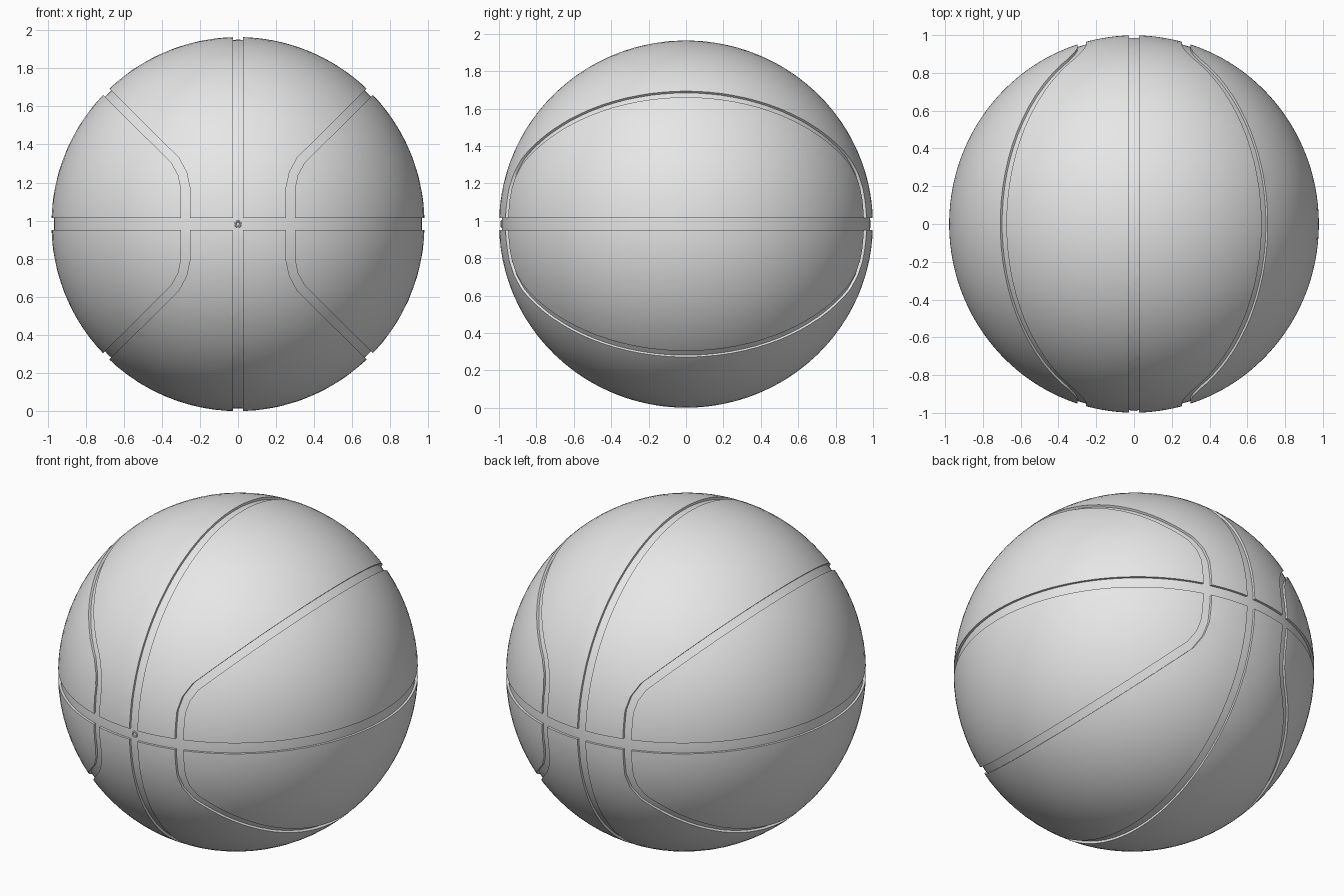
import bpy, bmesh, math
from mathutils import Vector

cube = bpy.data.objects.get("Cube")
if cube:
    bpy.data.objects.remove(cube, do_unlink=True)

RADII = Vector((0.98, 1.0, 0.982))   # slightly longer from front to back
CENTRE = Vector((0, 0, RADII.z))
GROOVE_FLOOR = 0.986                 # core size relative to the panels

grey = bpy.data.materials.new("plain grey")
grey.use_nodes = True
grey.diffuse_color = (0.8, 0.8, 0.8, 1)
grey.node_tree.nodes["Principled BSDF"].inputs["Base Color"].default_value = (0.8, 0.8, 0.8, 1)


def add_object(name, bm):
    mesh = bpy.data.meshes.new(name)
    bm.to_mesh(mesh)
    bm.free()
    mesh.materials.append(grey)
    obj = bpy.data.objects.new(name, mesh)
    bpy.context.collection.objects.link(obj)
    obj.location = CENTRE
    return obj


def ellipsoid(name, scale):
    bm = bmesh.new()
    bmesh.ops.create_icosphere(bm, subdivisions=5, radius=1)
    bmesh.ops.scale(bm, vec=RADII * scale, verts=bm.verts)
    return add_object(name, bm)


def seam_cutter(name, path, width):
    """Band that follows a path in x and z, extruded front to back."""
    points = [Vector((x, 0, z)) for x, z in path]
    bm = bmesh.new()
    rows = []
    for i, p in enumerate(points):
        before = (p - points[i - 1]).normalized() if i else None
        after = (points[i + 1] - p).normalized() if i + 1 < len(points) else None
        along = ((before or after) + (after or before)).normalized()
        side = Vector((along.z, 0, -along.x)) * width / 2
        side /= along.dot(before or after)      # keep the width at corners
        rows.append([bm.verts.new(p + s * side + Vector((0, -1.2, 0))) for s in (-1, 1)])
    for a, b in zip(rows, rows[1:]):
        bm.faces.new((a[0], a[1], b[1], b[0]))
    out = bmesh.ops.extrude_face_region(bm, geom=bm.faces[:])
    moved = [v for v in out["geom"] if isinstance(v, bmesh.types.BMVert)]
    bmesh.ops.translate(bm, vec=(0, 2.4, 0), verts=moved)
    bmesh.ops.recalc_face_normals(bm, faces=bm.faces)
    obj = add_object(name, bm)
    obj.hide_render = True
    return obj


def combine(target, other, operation):
    mod = target.modifiers.new(other.name, 'BOOLEAN')
    mod.operation = operation
    mod.solver = 'EXACT'
    mod.object = other
    bpy.context.view_layer.objects.active = target
    bpy.ops.object.modifier_apply(modifier=mod.name)
    bpy.data.objects.remove(other, do_unlink=True)


def smooth(obj):
    bpy.ops.object.select_all(action='DESELECT')
    obj.select_set(True)
    bpy.context.view_layer.objects.active = obj
    bpy.ops.object.shade_smooth_by_angle(angle=math.radians(30))


# Panels: full ball split by the four seams
ball = ellipsoid("ball", 1)
combine(ball, seam_cutter("equator_seam", [(-1.2, 0), (1.2, 0)], 0.064), 'DIFFERENCE')
combine(ball, seam_cutter("meridian_seam", [(0, -1.2), (0, 1.2)], 0.053), 'DIFFERENCE')

# Curved side seams, mirrored up and down, left and right
half = [(0.276, 0.19), (0.292, 0.265), (0.33, 0.335), (1.1, 1.1)]
curve = [(x, -z) for x, z in reversed(half)] + half
for name, sign in (("left", 1), ("right", -1)):
    path = [(sign * x, z) for x, z in curve]
    combine(ball, seam_cutter(name + "_seam", path, 0.046), 'DIFFERENCE')

# Core: closes the grooves just under the panels
combine(ball, ellipsoid("core", GROOVE_FLOOR), 'UNION')
smooth(ball)

# Valve ring where the front seams cross
bpy.ops.mesh.primitive_torus_add(
    major_radius=0.014, minor_radius=0.005, major_segments=24, minor_segments=8,
    location=CENTRE - Vector((0, RADII.y * GROOVE_FLOOR, 0)),
    rotation=(math.pi / 2, 0, 0))
valve = bpy.context.object
valve.name = "valve_ring"
valve.data.materials.append(grey)
smooth(valve)
